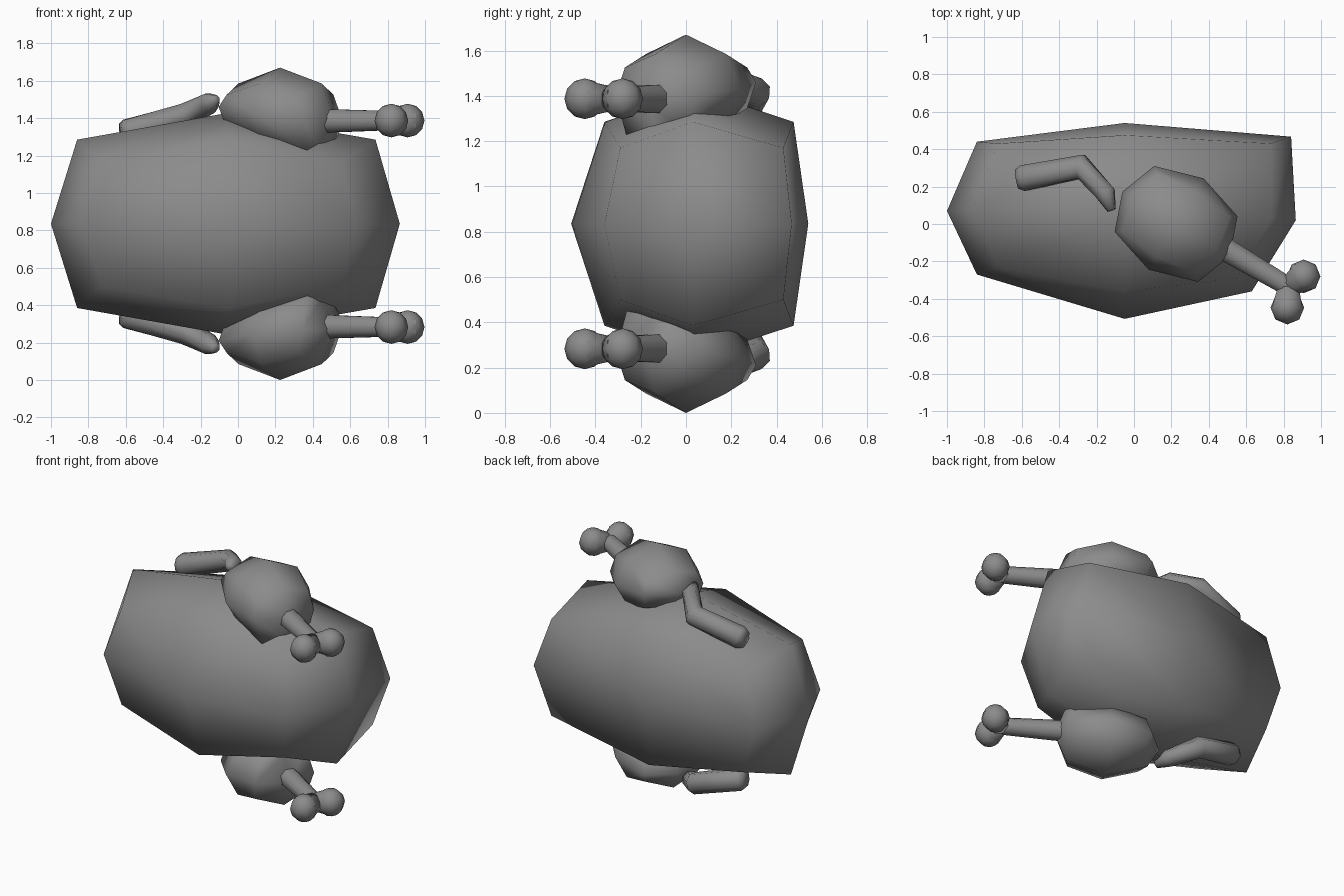
import bpy, bmesh, math
from mathutils import Vector

if "Cube" in bpy.data.objects:
    bpy.data.objects.remove(bpy.data.objects["Cube"])

MID = 0.835  # height of the mirror plane
dark = bpy.data.materials.new("dark_grey")
dark.diffuse_color = (.26, .26, .26, 1)
dark.use_nodes = True
dark.node_tree.nodes["Principled BSDF"].inputs["Base Color"].default_value = dark.diffuse_color


def finish(name, bm, mirror=True, angle=85):
    bmesh.ops.recalc_face_normals(bm, faces=bm.faces)
    if mirror:
        bmesh.ops.translate(bm, verts=bm.verts, vec=(0, 0, -MID))
    me = bpy.data.meshes.new(name)
    bm.to_mesh(me)
    bm.free()
    me.materials.append(dark)
    ob = bpy.data.objects.new(name, me)
    bpy.context.collection.objects.link(ob)
    bpy.ops.object.select_all(action='DESELECT')
    ob.select_set(True)
    bpy.context.view_layer.objects.active = ob
    bpy.ops.object.shade_smooth_by_angle(angle=math.radians(angle))
    if mirror:
        ob.location.z = MID
        mod = ob.modifiers.new("Mirror", 'MIRROR')
        mod.use_axis = (False, False, True)
    return ob


def rounded_block(place):
    """Cube split once per side; place(i, j, k) puts each -1/0/1 grid point."""
    bm = bmesh.new()
    bmesh.ops.create_cube(bm, size=2)
    bmesh.ops.subdivide_edges(bm, edges=bm.edges[:], cuts=1, use_grid_fill=True)
    for v in bm.verts:
        v.co = place(*(round(c) for c in v.co))
    return bm


def tube(bm, points, radii, sides=8):
    pts = [Vector(p) for p in points]
    rings = []
    for n, (p, r) in enumerate(zip(pts, radii)):
        t = (pts[min(n + 1, len(pts) - 1)] - pts[max(n - 1, 0)]).normalized()
        a = t.cross(Vector((0, 0, 1))).normalized()
        b = a.cross(t)
        rings.append([bm.verts.new(p + r * (a * math.cos(w) + b * math.sin(w)))
                      for w in (math.tau * (s + 0.5) / sides for s in range(sides))])
    for lo, hi in zip(rings, rings[1:]):
        for s in range(sides):
            q = (s + 1) % sides
            bm.faces.new((lo[s], lo[q], hi[q], hi[s]))
    bm.faces.new(rings[0][::-1])
    bm.faces.new(rings[-1])


# Body: outline at mid height and the shoulder layer above and below it
waist = {(-1, -1): (-.84, -.27), (0, -1): (-.05, -.507), (1, -1): (.63, -.36),
         (-1, 0): (-1, .07), (1, 0): (.865, .02),
         (-1, 1): (-.84, .44), (0, 1): (-.05, .54), (1, 1): (.84, .467)}
shoulder = {(-1, -1): (-.73, -.23, 1.17), (0, -1): (-.05, -.36, 1.285),
            (1, -1): (.55, -.29, 1.17), (-1, 0): (-.86, .08, 1.285),
            (0, 0): (-.07, .05, 1.425), (1, 0): (.735, .03, 1.285),
            (-1, 1): (-.73, .43, 1.17), (0, 1): (-.05, .475, 1.285),
            (1, 1): (.73, .43, 1.17)}


def body_point(i, j, k):
    if k == 0:
        return (*waist[i, j], MID)
    x, y, z = shoulder[i, j]
    return (x, y, MID + k * (z - MID))


finish("body", rounded_block(body_point), mirror=False)

# Thighs, turned toward the leg bones
U, V = Vector((.857, -.515, 0)), Vector((.515, .857, 0))


def thigh_point(i, j, k):
    n = abs(i) + abs(j) + abs(k) - 1
    u = i * (.335, .26, .225)[n]
    v = j * (.285, .205, .18)[n]
    if k == 1:
        z = (1.67, 1.585, 1.525)[n]
    elif k == 0:
        z = 1.43 - .03 * i
    else:
        z = 1.285 - .06 * i
        if i == 1:
            u, v, z = .26, .15 * j, 1.235 - .015 * abs(j)
    return Vector((.225, 0, z)) + U * u + V * v


finish("thighs", rounded_block(thigh_point))

# Leg bones with two knobs
bm = bmesh.new()
joint = (.825, -.335, 1.387)
tube(bm, [(.42, -.095, 1.385), joint], [.07, .055])
for knob in ((.82, -.447, 1.387), (.907, -.28, 1.387)):
    tube(bm, [joint, knob], [.06, .088])
    new = bmesh.ops.create_uvsphere(bm, u_segments=8, v_segments=6, radius=.09)
    bmesh.ops.translate(bm, verts=new['verts'], vec=knob)
finish("leg_bones", bm)

# Bent wings
bm = bmesh.new()
tube(bm, [(-.625, .24, 1.32), (-.59, .246, 1.325), (-.28, .305, 1.415),
          (-.15, .16, 1.48), (-.12, .075, 1.50)],
     [.055, .075, .07, .057, .025])
finish("wings", bm)
